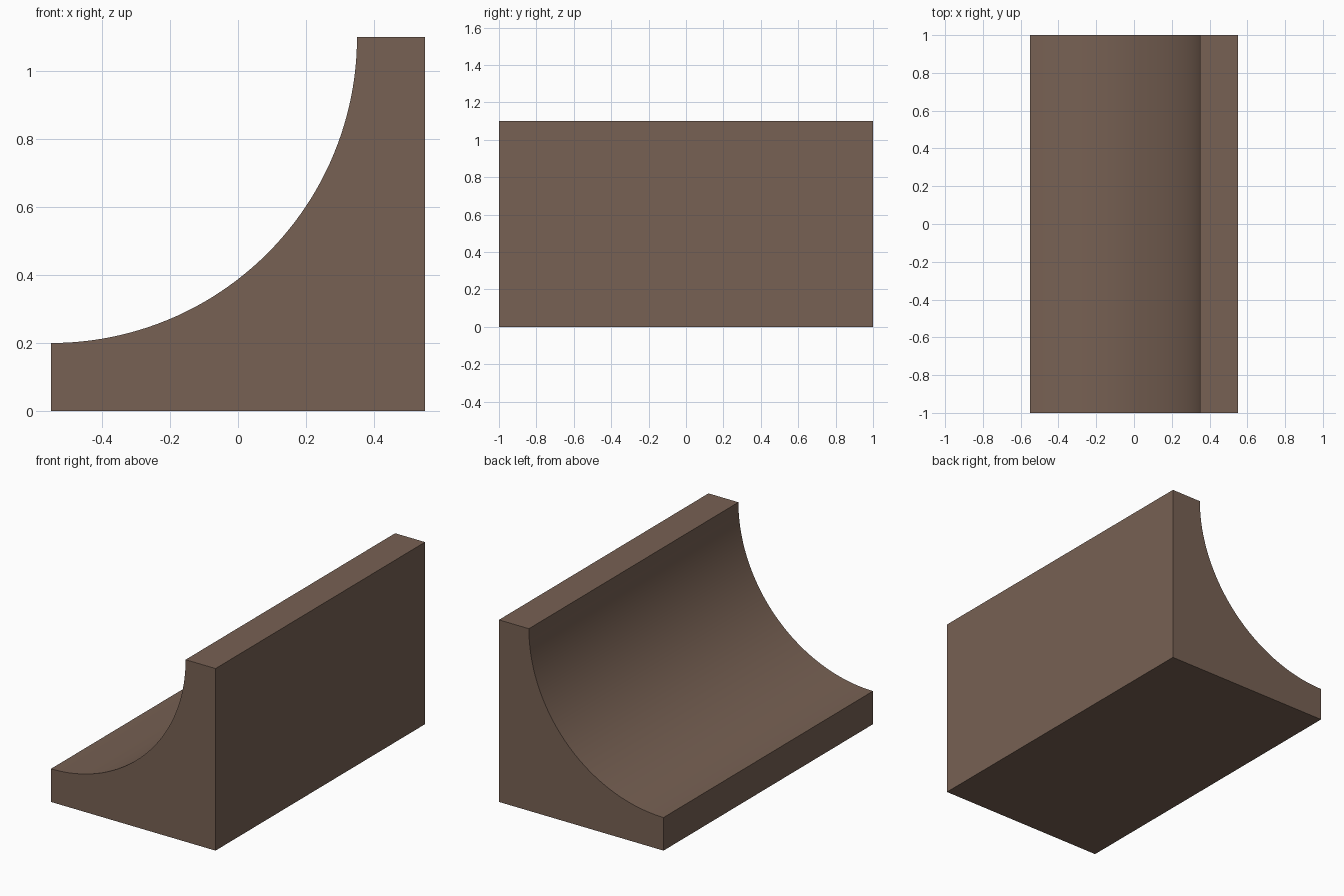
import bpy, bmesh, math

if "Cube" in bpy.data.objects:
    bpy.data.objects.remove(bpy.data.objects["Cube"])

W, H, HALF_LEN = 0.55, 1.1, 1.0   # half width, height, half length
R, SEGS = 0.9, 48                 # cove radius and smoothness

# Side profile: square block with a quarter-round cove cut from the upper left
profile = [(-W, 0.0), (W, 0.0), (W, H)]
for i in range(SEGS + 1):
    a = math.pi / 2 * i / SEGS
    profile.append((-W + R * math.cos(a), H - R * math.sin(a)))

# Extrude the profile along y
bm = bmesh.new()
face = bm.faces.new([bm.verts.new((x, -HALF_LEN, z)) for x, z in profile])
ext = bmesh.ops.extrude_face_region(bm, geom=[face], use_keep_orig=True)
moved = [g for g in ext["geom"] if isinstance(g, bmesh.types.BMVert)]
bmesh.ops.translate(bm, verts=moved, vec=(0, 2 * HALF_LEN, 0))
bmesh.ops.recalc_face_normals(bm, faces=bm.faces)
mesh = bpy.data.meshes.new("cove_block")
bm.to_mesh(mesh)
bm.free()

obj = bpy.data.objects.new("cove_block", mesh)
bpy.context.collection.objects.link(obj)

# Single brown colour
mat = bpy.data.materials.new("brown")
mat.diffuse_color = (0.185, 0.119, 0.087, 1)
mat.use_nodes = True
mat.node_tree.nodes["Principled BSDF"].inputs["Base Color"].default_value = mat.diffuse_color
mesh.materials.append(mat)

# Smooth cove, sharp block edges
bpy.context.view_layer.objects.active = obj
obj.select_set(True)
bpy.ops.object.shade_smooth_by_angle(angle=math.radians(30))
